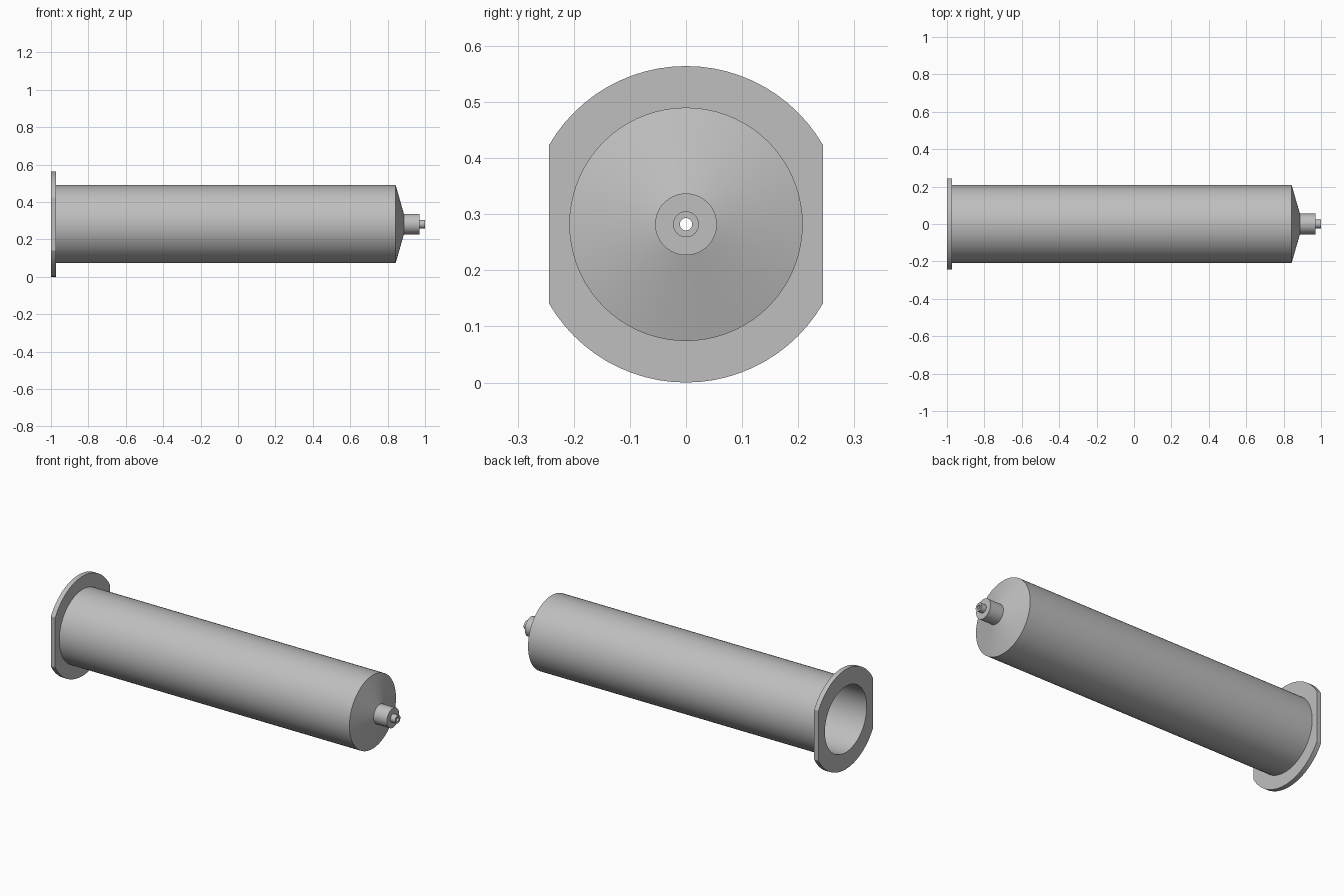
import bpy, bmesh
from math import cos, sin, pi, radians

cube = bpy.data.objects.get("Cube")
if cube:
    bpy.data.objects.remove(cube, do_unlink=True)

SEGMENTS = 72
AXIS_Z = 0.282      # height of the long axis
FLAT_Y = 0.244      # half width across the flange flats

# Grey plastic
grey = bpy.data.materials.new("light_grey_plastic")
grey.use_nodes = True
colour = (0.52, 0.52, 0.52, 1)
grey.diffuse_color = colour
grey.node_tree.nodes["Principled BSDF"].inputs["Base Color"].default_value = colour

# Closed wall section as (x, radius): flange, barrel, cone, collar, nozzle, then bore
section = [
    (-1, 0.187), (-1, 0.282), (-0.973, 0.282), (-0.973, 0.208),
    (0.843, 0.208), (0.887, 0.055), (0.97, 0.055), (0.97, 0.023),
    (1, 0.023), (1, 0.011), (0.872, 0.011), (0.825, 0.187),
]

# Revolve the section around the long axis
bm = bmesh.new()
rings = []
for x, r in section:
    angles = [2 * pi * i / SEGMENTS for i in range(SEGMENTS)]
    rings.append([bm.verts.new((x, r * cos(a), AXIS_Z + r * sin(a))) for a in angles])
for k, ring in enumerate(rings):
    following = rings[(k + 1) % len(rings)]
    for i in range(SEGMENTS):
        j = (i + 1) % SEGMENTS
        bm.faces.new((ring[i], ring[j], following[j], following[i]))

# Cut the two flats on the flange and close them
for side in (-1, 1):
    cut = bmesh.ops.bisect_plane(
        bm, geom=bm.verts[:] + bm.edges[:] + bm.faces[:],
        plane_co=(0, side * FLAT_Y, 0), plane_no=(0, side, 0), clear_outer=True)
    rim = [e for e in cut["geom_cut"] if isinstance(e, bmesh.types.BMEdge)]
    bmesh.ops.contextual_create(bm, geom=rim)
bmesh.ops.recalc_face_normals(bm, faces=bm.faces[:])

mesh = bpy.data.meshes.new("syringe_barrel")
bm.to_mesh(mesh)
bm.free()
mesh.materials.append(grey)
barrel = bpy.data.objects.new("syringe_barrel", mesh)
bpy.context.collection.objects.link(barrel)

# Smooth round walls, crisp edges
bpy.ops.object.select_all(action="DESELECT")
barrel.select_set(True)
bpy.context.view_layer.objects.active = barrel
bpy.ops.object.shade_smooth_by_angle(angle=radians(30))
